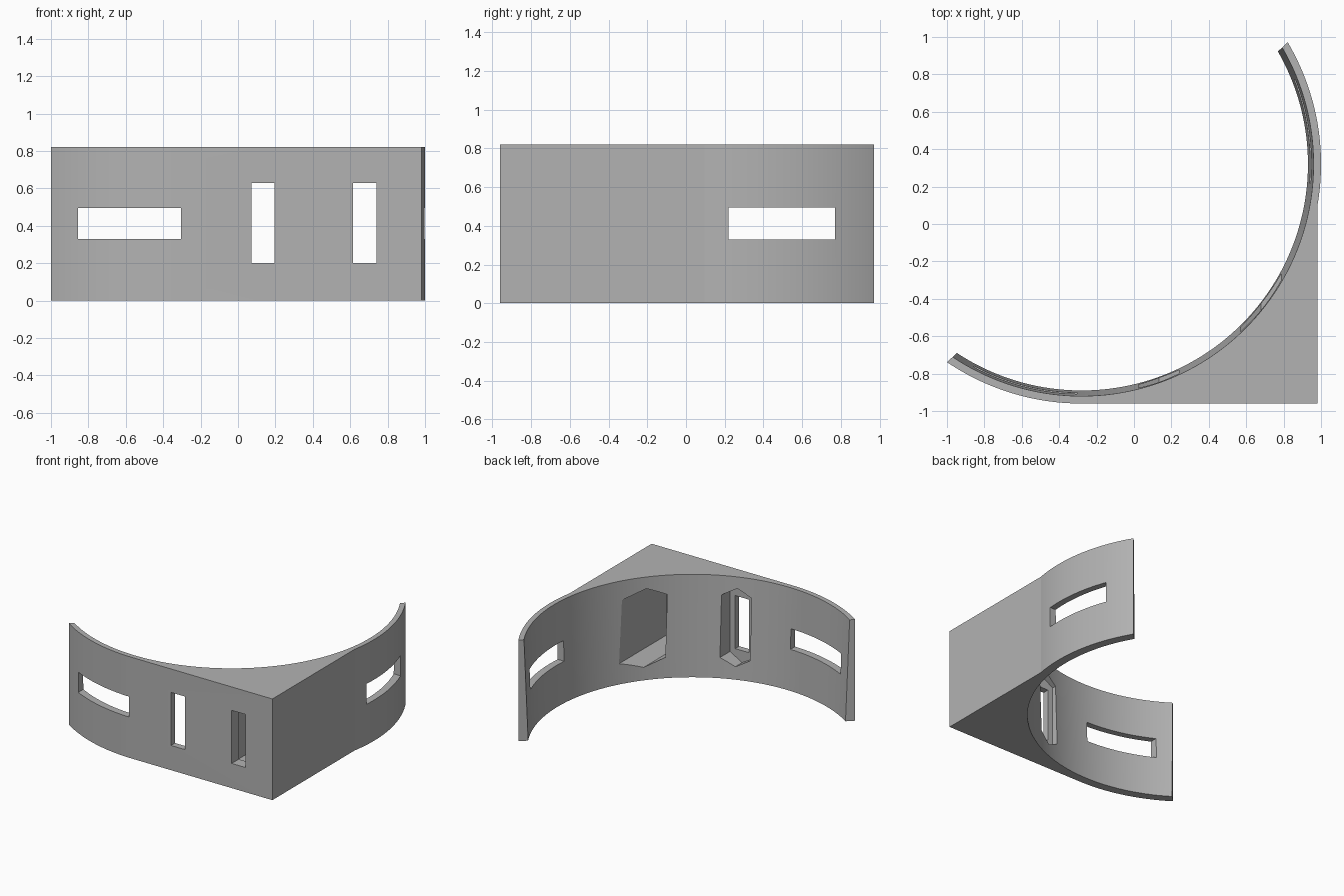
import bpy, bmesh, math

old = bpy.data.objects.get("Cube")
if old:
    bpy.data.objects.remove(old, do_unlink=True)

CX, CY = -0.28, 0.32              # centre of the curved wall
R_OUT, R_TOP, R_LOW = 1.28, 1.24, 1.21
HEIGHT = 0.82
MID, HALF = math.radians(-46.8), math.radians(77.4)
FRONT, SIDE = CY - R_OUT, 0.98    # flat faces of the corner block

grey = bpy.data.materials.new("plain_grey")
grey.use_nodes = True
grey.diffuse_color = (0.45, 0.45, 0.45, 1)
grey.node_tree.nodes["Principled BSDF"].inputs["Base Color"].default_value = grey.diffuse_color


def arc(radius, start, end, steps):
    return [(CX + radius * math.cos(start + (end - start) * i / steps),
             CY + radius * math.sin(start + (end - start) * i / steps))
            for i in range(steps + 1)]


def inner_arc(radius):
    # both ends lie on the straight chord between the outer tips
    half = math.acos(R_OUT * math.cos(HALF) / radius)
    return arc(radius, MID + half, MID - half, 120)


def loft(name, rings):
    """Solid between two rings of matching 3D points."""
    bm = bmesh.new()
    low, high = [[bm.verts.new(p) for p in ring] for ring in rings]
    bm.faces.new(low[::-1])
    bm.faces.new(high)
    n = len(low)
    for i in range(n):
        j = (i + 1) % n
        bm.faces.new((low[i], low[j], high[j], high[i]))
    bmesh.ops.recalc_face_normals(bm, faces=bm.faces)
    mesh = bpy.data.meshes.new(name)
    bm.to_mesh(mesh)
    bm.free()
    mesh.materials.append(grey)
    obj = bpy.data.objects.new(name, mesh)
    bpy.context.collection.objects.link(obj)
    return obj


# Curved wall with a square corner block, thicker toward the bottom inside
meet = math.acos((SIDE - CX) / R_OUT)
outer = (arc(R_OUT, MID - HALF, -math.pi / 2, 30) + [(SIDE, FRONT)]
         + arc(R_OUT, -meet, MID + HALF, 32))
bracket = loft("corner_bracket", [
    [(x, y, 0) for x, y in outer + inner_arc(R_LOW)],
    [(x, y, HEIGHT) for x, y in outer + inner_arc(R_TOP)]])


def box(name, x0, x1, y0, y1, z0, z1):
    ring = [(x0, y0), (x1, y0), (x1, y1), (x0, y1)]
    return loft(name, [[(x, y, z) for x, y in ring] for z in (z0, z1)])


def hex_pocket(name, x, y0, y1):
    # tall hexagon with pointed top and bottom
    w, side, tip, z = 0.108, 0.25, 0.312, 0.415
    ring = [(-w, -side), (0, -tip), (w, -side), (w, side), (0, tip), (-w, side)]
    return loft(name, [[(x + a, y, z + b) for a, b in ring] for y in (y0, y1)])


# Openings
cutters = [
    box("left_arm_slot", -0.855, -0.305, -1.1, -0.5, 0.33, 0.495),
    box("right_arm_slot", 0.6, 1.1, 0.22, 0.77, 0.33, 0.495),
]
for x, floor, back in ((0.133, -0.908, -0.6), (0.678, -0.87, -0.15)):
    cutters.append(box("screw_slot", x - 0.062, x + 0.062, -1.1, back, 0.2, 0.63))
    cutters.append(hex_pocket("nut_pocket", x, floor, back))

bpy.ops.object.select_all(action='DESELECT')
bpy.context.view_layer.objects.active = bracket
bracket.select_set(True)
for cutter in cutters:
    cutter.hide_render = True
    mod = bracket.modifiers.new("cut", 'BOOLEAN')
    mod.operation = 'DIFFERENCE'
    mod.solver = 'EXACT'
    mod.object = cutter
    bpy.ops.object.modifier_apply(modifier=mod.name)
    bpy.data.objects.remove(cutter, do_unlink=True)

bpy.ops.object.shade_smooth_by_angle(angle=math.radians(5))
